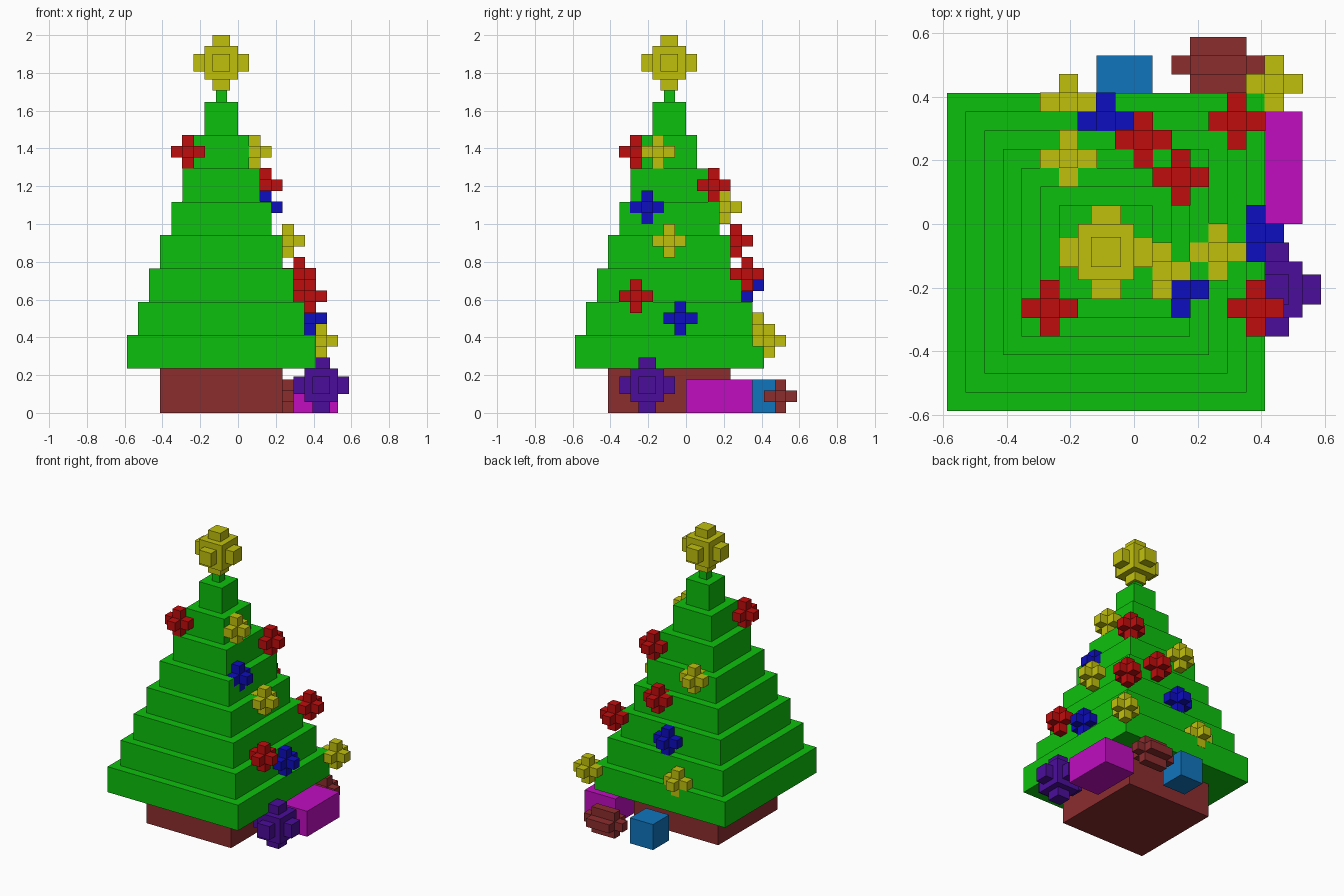
import bpy
import bmesh
from mathutils import Vector

if "Cube" in bpy.data.objects:
    bpy.data.objects.remove(bpy.data.objects["Cube"])

U = 2 / 34  # one block of the grid


def material(name, r, g, b):
    m = bpy.data.materials.new(name)
    m.diffuse_color = (r, g, b, 1)
    m.use_nodes = True
    m.node_tree.nodes["Principled BSDF"].inputs["Base Color"].default_value = m.diffuse_color
    return m


GREEN = material("green", 0.004, 0.527, 0.004)
RED = material("red", 0.527, 0.004, 0.004)
BLUE = material("blue", 0.004, 0.004, 0.527)
YELLOW = material("yellow", 0.527, 0.527, 0.004)
BROWN = material("brown", 0.262, 0.026, 0.027)
MAGENTA = material("magenta", 0.527, 0.004, 0.527)
PURPLE = material("purple", 0.070, 0.004, 0.328)
SKY = material("sky blue", 0.005, 0.178, 0.515)


def finish(name, bm, mat, center=(0, 0, 0)):
    """Scale from blocks to units and add the object to the scene."""
    bmesh.ops.recalc_face_normals(bm, faces=bm.faces[:])
    bmesh.ops.scale(bm, vec=(U, U, U), verts=bm.verts[:])
    me = bpy.data.meshes.new(name)
    bm.to_mesh(me)
    bm.free()
    me.materials.append(mat)
    ob = bpy.data.objects.new(name, me)
    ob.location = Vector(center) * U
    bpy.context.collection.objects.link(ob)


def cuboid(size):
    bm = bmesh.new()
    bmesh.ops.create_cube(bm, size=1)
    bmesh.ops.scale(bm, vec=size, verts=bm.verts[:])
    bm.normal_update()
    return bm


def box(name, low, high, mat):
    low, high = Vector(low), Vector(high)
    finish(name, cuboid(high - low), mat, (low + high) / 2)


def burst(name, center, size, mat, inset=0.0):
    """Block with a one-block arm pushed out of each of its six sides."""
    bm = cuboid(size)
    sides = bm.faces[:]
    if inset:
        bmesh.ops.inset_individual(bm, faces=sides, thickness=inset)
    bm.normal_update()
    for f in bmesh.ops.extrude_discrete_faces(bm, faces=sides)["faces"]:
        f.normal_update()
        bmesh.ops.translate(bm, vec=f.normal.copy(), verts=f.verts[:])
    finish(name, bm, mat, center)


# Stepped foliage: one skin of square rings, two per tier
bm = bmesh.new()
levels = [(8.5 - i, z) for i in range(8) for z in (4 + 3 * i, 7 + 3 * i)]
levels += [(0.5, 28), (0.5, 29)]
rings = [[bm.verts.new((sx * h, sy * h, z))
          for sx, sy in ((-1, -1), (1, -1), (1, 1), (-1, 1))]
         for h, z in levels]
for a, b in zip(rings, rings[1:]):
    for k in range(4):
        n = (k + 1) % 4
        bm.faces.new((a[k], a[n], b[n], b[k]))
bm.faces.new(rings[0][::-1])
bm.faces.new(rings[-1])
finish("foliage", bm, GREEN, (-1.5, -1.5, 0))

# Base and treetop star
box("base", (-7, -7, 0), (4, 4, 4), BROWN)
burst("top_star", (-1.5, -1.5, 31.5), (3, 3, 3), YELLOW, inset=1)

# Baubles, very slightly oversized so they sit proud of the foliage
baubles = {
    "red": (RED, [(-4.5, -4.5, 23.5), (2.5, 2.5, 20.5), (0.5, 4.5, 15.5),
                  (5.5, 5.5, 12.5), (6.5, -4.5, 10.5)]),
    "blue": (BLUE, [(2.5, -3.5, 18.5), (-1.5, 5.5, 11.5), (6.5, -0.5, 8.5)]),
    "yellow": (YELLOW, [(1.5, -2.5, 23.5), (-3.5, 3.5, 18.5), (4.5, -1.5, 15.5),
                        (-3.5, 6.5, 7.5), (7.5, 7.5, 6.5)]),
}
for colour, (mat, spots) in baubles.items():
    for i, spot in enumerate(spots):
        burst(f"{colour}_bauble_{i + 1}", spot, (1.04, 1.04, 1.04), mat)

# Gifts around the base
burst("purple_gift", (7.5, -3.5, 2.5), (3, 3, 3), PURPLE, inset=1)
box("magenta_gift", (5, 0, 0), (9, 6, 3), MAGENTA)
box("sky_blue_gift", (-2, 6, 0), (1, 9, 3), SKY)
burst("brown_gift", (4.5, 8.5, 1.5), (3, 1, 1), BROWN)
